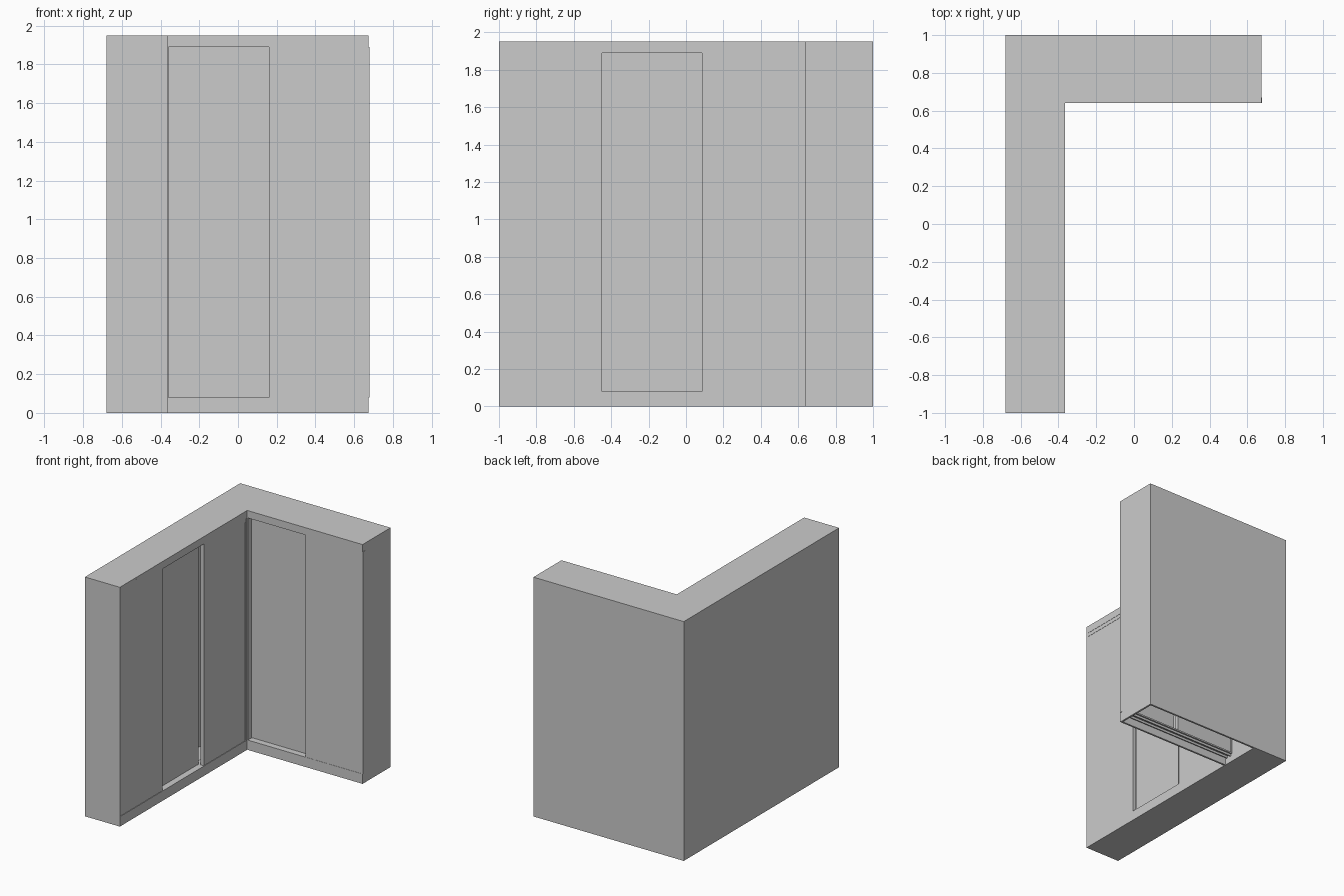
import bpy, bmesh

if "Cube" in bpy.data.objects:
    bpy.data.objects.remove(bpy.data.objects["Cube"])

X0, X1, XF = -0.68, 0.675, -0.365      # outer left, right end, left-wing front
Y0, Y1, YF = -1.0, 1.0, 0.64           # outer front end, back, back-wing front
H, T = 1.95, 0.015                     # height, board thickness
TOP, SILL, RAIL = 1.89, 0.08, 0.03     # header bottom, plinth top, door top rail

body_mat = bpy.data.materials.new("body_grey")
body_mat.diffuse_color = (0.55, 0.55, 0.55, 1)
body_mat.use_nodes = True
body_mat.node_tree.nodes["Principled BSDF"].inputs["Base Color"].default_value = body_mat.diffuse_color
door_mat = bpy.data.materials.new("door_light_grey")
door_mat.diffuse_color = (0.8, 0.8, 0.8, 1)
door_mat.use_nodes = True
door_mat.node_tree.nodes["Principled BSDF"].inputs["Base Color"].default_value = door_mat.diffuse_color


def finish(name, bm, mat):
    bmesh.ops.recalc_face_normals(bm, faces=bm.faces)
    me = bpy.data.meshes.new(name)
    bm.to_mesh(me)
    bm.free()
    me.materials.append(mat)
    ob = bpy.data.objects.new(name, me)
    bpy.context.collection.objects.link(ob)
    return ob


def box(name, x, y, z, mat=body_mat):
    bm = bmesh.new()
    bmesh.ops.create_cube(bm, size=1)
    for v in bm.verts:
        v.co = [(r[0] + r[1]) / 2 + c * (r[1] - r[0]) for r, c in zip((x, y, z), v.co)]
    return finish(name, bm, mat)


def slab(name, pts, z0, z1):
    bm = bmesh.new()
    f = bm.faces.new([bm.verts.new((x, y, z0)) for x, y in pts])
    r = bmesh.ops.extrude_face_region(bm, geom=[f])
    new = [v for v in r["geom"] if isinstance(v, bmesh.types.BMVert)]
    bmesh.ops.translate(bm, verts=new, vec=(0, 0, z1 - z0))
    return finish(name, bm, body_mat)


# u runs along a wing's front, d is the depth behind that front
def left_wing(name, u, d, z, mat=body_mat):
    return box("left_" + name, (XF - d[1], XF - d[0]), u, z, mat)


def back_wing(name, u, d, z, mat=body_mat):
    return box("back_" + name, u, (YF + d[0], YF + d[1]), z, mat)


def door(wing, name, u, d, stiles):
    z0, z1 = SILL, TOP
    a, b = u[0] + stiles[0], u[1] - stiles[1]
    depth = (d, d + 0.03)
    wing(name + "_panel", (a, b), (d + 0.002, d + 0.028), (z0, z1 - RAIL), door_mat)
    wing(name + "_top_rail", (a, b), depth, (z1 - RAIL, z1))
    wing(name + "_stile_a", (u[0], a), depth, (z0, z1))
    wing(name + "_stile_b", (b, u[1]), depth, (z0, z1))


def surround(wing, u):
    wing("fascia", u, (0, T), (TOP, H - T))
    wing("plinth", u, (0, T), (0, SILL))
    # sliding tracks at top and bottom, with guide ribs
    wing("bottom_track", u, (T, 0.09), (SILL - 0.012, SILL))
    wing("top_track", u, (T, 0.09), (TOP, TOP + 0.012))
    for d in (0.03, 0.07):
        wing("track_rib", u, (d, d + 0.008), (SILL - 0.03, SILL - 0.012))


# carcass
slab("top_board", [(X0, Y0), (XF, Y0), (XF, YF), (X1, YF), (X1, Y1), (X0, Y1)], H - T, H)
box("left_wing_back_panel", (X0, X0 + T), (Y0 + T, Y1 - T), (T, H - T))
box("back_wing_back_panel", (X0, X1 - T), (Y1 - T, Y1), (0, H - T))
box("front_end_panel", (X0, XF), (Y0, Y0 + T), (0, H - T))
box("right_end_panel", (X1 - T, X1), (YF, Y1), (0, H - T))
box("left_wing_floor", (X0, XF - T), (Y0 + T, Y1 - T), (0, T))
box("corner_partition", (XF - T, XF), (YF, Y1 - T), (0, H - T))

# left wing: three doors, the middle one on the rear track
surround(left_wing, (Y0 + T, YF))
door(left_wing, "door_front", (Y0 + T, -0.45), 0.002, (0.003, 0.01))
door(left_wing, "door_middle", (-0.465, 0.085), 0.05, (0.01, 0.02))
door(left_wing, "door_rear", (0.085, 0.63), 0.002, (0.01, 0.01))
left_wing("corner_post", (0.63, YF), (0, 0.09), (SILL, TOP))

# back wing: two doors, the left one on the rear track
surround(back_wing, (XF, X1 - T))
door(back_wing, "door_left", (-0.36, 0.165), 0.05, (0.015, 0.02))
door(back_wing, "door_right", (0.16, X1 + 0.003), 0.0, (0.01, 0.01))
back_wing("corner_post", (XF, -0.36), (0, 0.09), (SILL, TOP))
